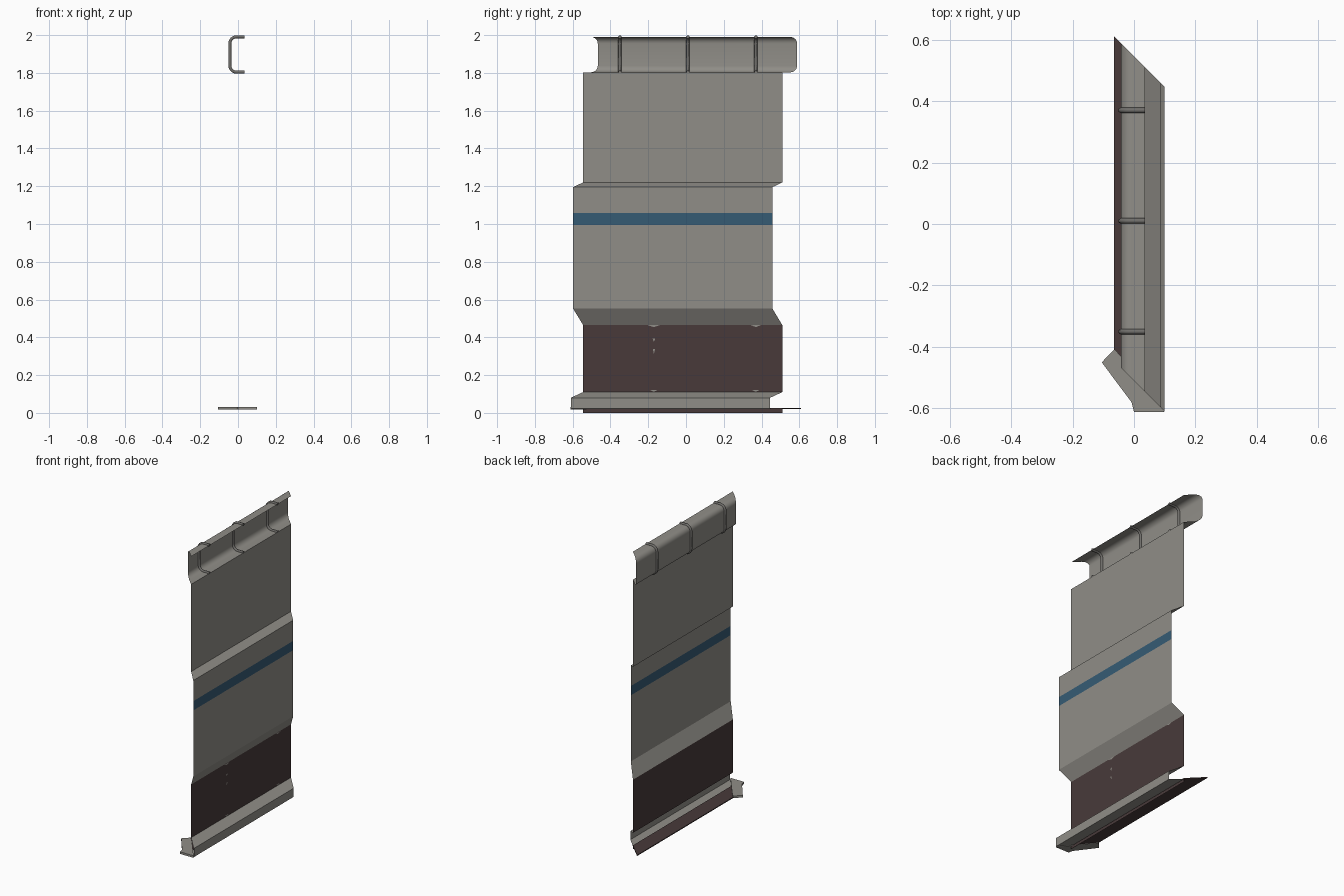
import bpy, bmesh, math

if "Cube" in bpy.data.objects:
    bpy.data.objects.remove(bpy.data.objects["Cube"])


def material(name, rgb):
    m = bpy.data.materials.new(name)
    m.diffuse_color = (*rgb, 1)
    m.use_nodes = True
    m.node_tree.nodes["Principled BSDF"].inputs["Base Color"].default_value = m.diffuse_color
    return m


GREY = material("warm_grey", (0.28, 0.27, 0.245))
RED = material("dark_maroon", (0.065, 0.042, 0.042))
BLUE = material("stripe_blue", (0.036, 0.105, 0.175))
DARK = material("rib_grey", (0.16, 0.155, 0.145))


def finish(name, bm, mat):
    me = bpy.data.meshes.new(name)
    bm.to_mesh(me)
    bm.free()
    me.materials.append(mat)
    ob = bpy.data.objects.new(name, me)
    bpy.context.collection.objects.link(ob)
    return ob


def smooth(ob):
    bpy.ops.object.select_all(action='DESELECT')
    ob.select_set(True)
    bpy.context.view_layer.objects.active = ob
    bpy.ops.object.shade_smooth_by_angle(angle=math.radians(35))


def sheet(name, prof, mat):
    """Sweep an (x, z) profile along y; both ends are mitred at 45 degrees."""
    bm = bmesh.new()
    a = [bm.verts.new((x, -0.51 - x, z)) for x, z in prof]
    b = [bm.verts.new((x, 0.545 - x, z)) for x, z in prof]
    for i in range(len(prof) - 1):
        bm.faces.new((a[i], a[i + 1], b[i + 1], b[i]))
    return finish(name, bm, mat)


def plate(name, outline, z0, z1, mat):
    bm = bmesh.new()
    f = bm.faces.new([bm.verts.new((x, y, z0)) for x, y in outline])
    top = bmesh.ops.extrude_face_region(bm, geom=[f])["geom"]
    for v in top:
        if isinstance(v, bmesh.types.BMVert):
            v.co.z = z1
    bmesh.ops.recalc_face_normals(bm, faces=bm.faces)
    return finish(name, bm, mat)


def arc(cx, cz, r, a0, a1, n=6):
    out = []
    for i in range(n + 1):
        t = math.radians(a0 + (a1 - a0) * i / n)
        out.append((cx + r * math.cos(t), cz + r * math.sin(t)))
    return out


# wall panels
sheet("upper_panel", [(0.035, 1.803), (0.035, 1.22)], GREY)
sheet("middle_panel_top", [(0.035, 1.22), (0.088, 1.195), (0.088, 1.057)], GREY)
sheet("blue_stripe", [(0.088, 1.057), (0.088, 0.995)], BLUE)
sheet("middle_panel", [(0.088, 0.995), (0.088, 0.553), (0.035, 0.465)], GREY)
sheet("maroon_band", [(0.035, 0.465), (0.035, 0.11)], RED)

# skirting and the floor strip beneath it
sheet("skirting", [(0.035, 0.11), (0.1, 0.08), (0.1, 0.022), (0.035, 0.02)], GREY)
sheet("floor_lip", [(0.035, 0.02), (0.035, 0.0)], RED)
plate("floor_strip", [(0.036, -0.546), (0.036, 0.509), (-0.065, 0.61), (-0.065, -0.445)],
      0.02, 0.026, RED)

# corner foot at the front end
plate("corner_foot", [(0.1, -0.612), (0.0, -0.612), (-0.008, -0.58), (-0.105, -0.45),
                      (-0.063, -0.407), (-0.03, -0.445)], 0.018, 0.032, GREY)

# top channel, open towards the right
channel = ([(0.035, 1.99)] + arc(-0.008, 1.955, 0.035, 90, 180)
           + arc(-0.008, 1.838, 0.035, 180, 270) + [(0.035, 1.803)])
smooth(sheet("top_channel", channel, GREY))

# three ribs wrapped round the channel
for i, y in enumerate((-0.35, 0.01, 0.37)):
    cu = bpy.data.curves.new("channel_rib", 'CURVE')
    cu.dimensions = '3D'
    cu.bevel_depth = 0.009
    cu.bevel_resolution = 1
    cu.use_fill_caps = True
    sp = cu.splines.new('POLY')
    sp.points.add(len(channel) - 1)
    for p, (x, z) in zip(sp.points, channel):
        p.co = (x, y, z + 0.001, 1)
    cu.materials.append(DARK)
    bpy.context.collection.objects.link(bpy.data.objects.new(f"channel_rib_{i + 1}", cu))

# small paint chips along the edges of the maroon band
for i, (y, z, w, h) in enumerate(((-0.17, 0.459, 0.06, 0.01), (0.37, 0.459, 0.05, 0.01),
                                  (-0.17, 0.116, 0.04, 0.01), (0.37, 0.116, 0.04, 0.01),
                                  (-0.17, 0.385, 0.016, 0.02), (-0.17, 0.325, 0.012, 0.025))):
    bm = bmesh.new()
    x = 0.037
    bm.faces.new([bm.verts.new(c) for c in ((x, y - w / 2, z + h / 2), (x, y, z - h / 2),
                                            (x, y + w / 2, z + h / 2))])
    finish(f"paint_chip_{i + 1}", bm, GREY)
